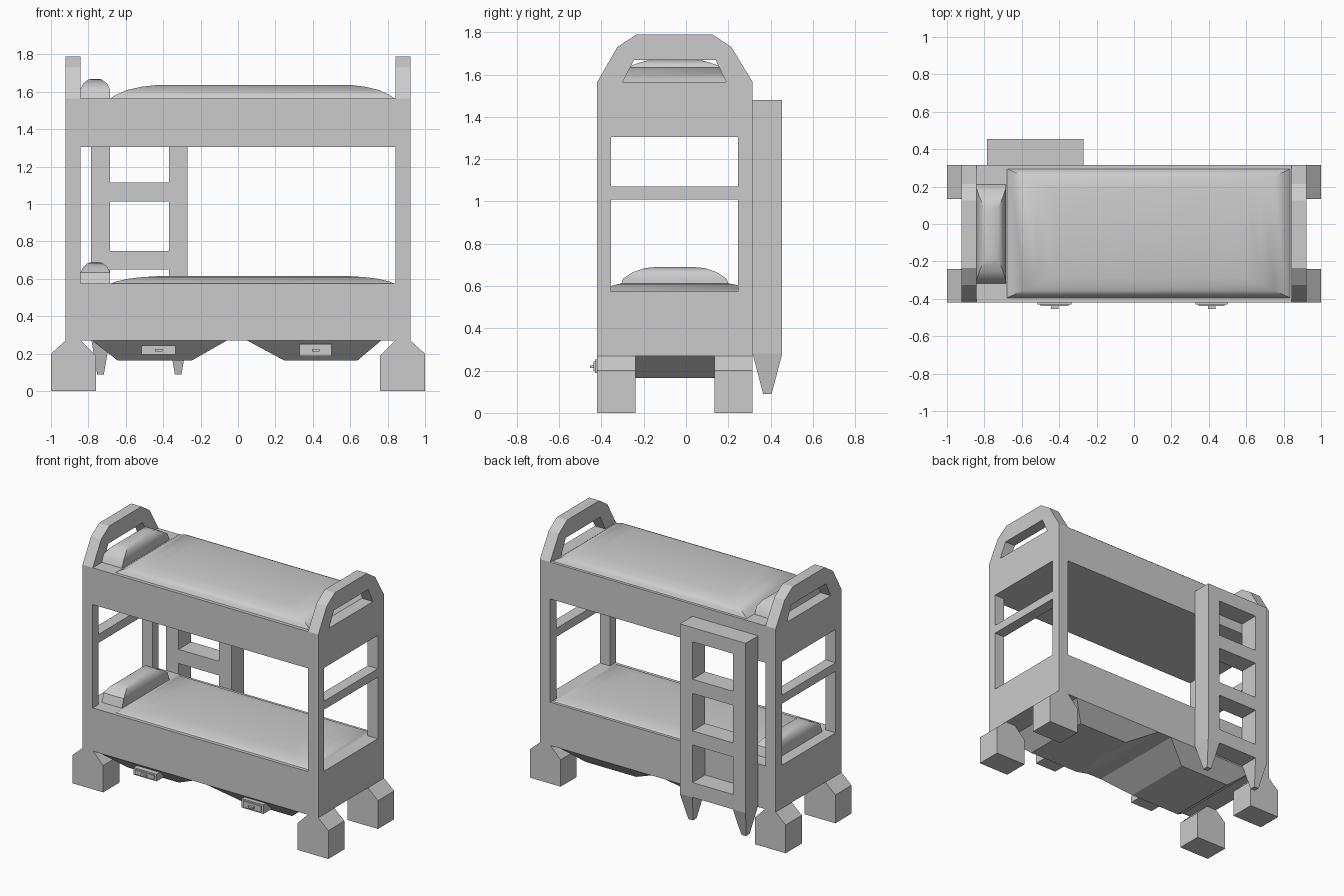
import bpy, bmesh, math
from mathutils import Matrix

cube = bpy.data.objects.get("Cube")
if cube:
    bpy.data.objects.remove(cube, do_unlink=True)

grey = bpy.data.materials.new("light grey")
grey.use_nodes = True
colour = (0.6, 0.6, 0.6, 1)
grey.diffuse_color = colour
grey.node_tree.nodes["Principled BSDF"].inputs["Base Color"].default_value = colour

# Plane frames: profile coordinates to side (y, z) and front (x, z)
SIDE = Matrix(((0, 0, 1, 0), (1, 0, 0, 0), (0, 1, 0, 0), (0, 0, 0, 1)))
FRONT = Matrix(((1, 0, 0, 0), (0, 0, -1, 0), (0, 1, 0, 0), (0, 0, 0, 1)))


def add(name, mesh, smooth=False):
    mesh.materials.clear()
    mesh.materials.append(grey)
    ob = bpy.data.objects.new(name, mesh)
    bpy.context.collection.objects.link(ob)
    if smooth:
        bpy.ops.object.select_all(action="DESELECT")
        ob.select_set(True)
        bpy.context.view_layer.objects.active = ob
        bpy.ops.object.shade_smooth_by_angle(angle=math.radians(35))
    return ob


def loft(name, rects, smooth=False):
    """Stack of rectangles (x0, x1, y0, y1, z), capped at both ends."""
    bm = bmesh.new()
    rings = [[bm.verts.new(p) for p in ((a, c, z), (b, c, z), (b, d, z), (a, d, z))]
             for a, b, c, d, z in rects]
    for low, high in zip(rings, rings[1:]):
        for i in range(4):
            j = (i + 1) % 4
            bm.faces.new((low[i], low[j], high[j], high[i]))
    bm.faces.new(rings[0])
    bm.faces.new(rings[-1])
    bmesh.ops.recalc_face_normals(bm, faces=bm.faces)
    mesh = bpy.data.meshes.new(name)
    bm.to_mesh(mesh)
    bm.free()
    return add(name, mesh, smooth)


def box(name, x0, x1, y0, y1, z0, z1):
    return loft(name, [(x0, x1, y0, y1, z0), (x0, x1, y0, y1, z1)])


def rect(a, b, c, d):
    return [(a, c), (b, c), (b, d), (a, d)]


def board(name, loops, frame, centre, thickness):
    """Flat board cut from an outline plus hole loops."""
    curve = bpy.data.curves.new(name, "CURVE")
    curve.dimensions = "2D"
    curve.fill_mode = "BOTH"
    curve.extrude = thickness / 2
    for loop in loops:
        spline = curve.splines.new("POLY")
        spline.points.add(len(loop) - 1)
        for point, (u, v) in zip(spline.points, loop):
            point.co = (u, v, 0, 1)
        spline.use_cyclic_u = True
    temp = bpy.data.objects.new(name + "_outline", curve)
    bpy.context.collection.objects.link(temp)
    graph = bpy.context.evaluated_depsgraph_get()
    mesh = bpy.data.meshes.new_from_object(temp.evaluated_get(graph))
    bpy.data.objects.remove(temp, do_unlink=True)
    mesh.transform(Matrix.Translation(centre) @ frame)
    bm = bmesh.new()
    bm.from_mesh(mesh)
    bmesh.ops.remove_doubles(bm, verts=bm.verts, dist=0.0005)
    bmesh.ops.recalc_face_normals(bm, faces=bm.faces)
    for face in bm.faces:
        face.smooth = False
    bm.to_mesh(mesh)
    bm.free()
    mesh.name = name
    return add(name, mesh)


Y0, Y1, MID = -0.42, 0.315, -0.053
DECK = 0.27

# End panels with arched handles, and the four feet
arch = [(Y0, DECK), (Y1, DECK), (Y1, 1.565), (0.215, 1.73), (0.125, 1.79),
        (-0.235, 1.79), (-0.325, 1.73), (Y0, 1.565)]
openings = [rect(-0.355, 0.245, 0.575, 1.01), rect(-0.355, 0.245, 1.07, 1.305),
            [(-0.3, 1.565), (0.19, 1.565), (0.14, 1.67), (-0.245, 1.67)]]
for side, s in (("right", -1), ("left", 1)):
    board(side + "_end_panel", [arch] + openings, SIDE, (s * 0.882, 0, 0), 0.08)
    foot = [(s * x, z) for x, z in ((1, 0), (0.76, 0), (0.76, 0.19), (0.84, DECK),
                                    (0.922, DECK), (1, 0.2))]
    for end, y in (("front", Y0 + 0.09), ("back", Y1 - 0.09)):
        board(f"{end}_{side}_foot", [foot], FRONT, (0, y, 0), 0.18)

# Bunks: frame, mattress and pillow
for level, low, high, puff in (("lower", DECK, 0.575, 0.55), ("upper", 1.305, 1.565, 1)):
    box(level + "_bunk_frame", -0.842, 0.842, Y0, Y1, low, high)
    steps = ((0, 0), (0.1, 0.018), (0.35, 0.045), (0.65, 0.062), (1, 0.072))
    loft(level + "_mattress",
         [(-0.68 + 0.25 * f, 0.835 - 0.235 * f, -0.395 + 0.11 * f, 0.295 - 0.11 * f,
           high + puff * h) for f, h in steps], True)
    base = high + (0.01 if level == "lower" else 0)
    pillow = ((0, 0.265, high - base), (0, 0.245, 0.05), (0.015, 0.2, 0.08),
              (0.04, 0.14, 0.1), (0.06, 0.09, 0.105))
    loft(level + "_pillow", [(-0.842 + i, -0.685 - i, MID - w, MID + w, base + h)
                             for i, w, h in pillow], True)

# Drawers under the bed, tapering downwards
for side, top, bottom in (("right", (-0.78, -0.06), (-0.645, -0.245)),
                          ("left", (0.05, 0.765), (0.245, 0.64))):
    loft(side + "_drawer", [(*bottom, Y0 + 0.11, Y1 - 0.11, 0.165), (*top, Y0, Y1, DECK)])

# Drawer handles
for side, x, w, h in (("right", -0.425, 0.09, 0.025), ("left", 0.415, 0.085, 0.032)):
    box(side + "_handle_plate", x - w, x + w, -0.43, -0.34, 0.22 - h, 0.22 + h)
    box(side + "_handle_face", x - w + 0.015, x + w - 0.015, -0.438, -0.43,
        0.22 - h + 0.01, 0.22 + h - 0.01)
    box(side + "_handle_knob", x - 0.02, x + 0.02, -0.455, -0.438, 0.213, 0.225)

# Ladder frame with rungs and pointed leg tips
holes = [rect(-0.685, -0.37, z, z + 0.265) for z in (0.385, 0.75, 1.115)]
board("ladder", [rect(-0.785, -0.27, 0.28, 1.48)] + holes, FRONT, (0, 0.385, 0), 0.14)
for side, x in (("right", -0.735), ("left", -0.32)):
    loft(side + "_ladder_tip", [(x - 0.018, x + 0.018, 0.365, 0.405, 0.09),
                                (x - 0.05, x + 0.05, Y1, 0.455, 0.28)])
